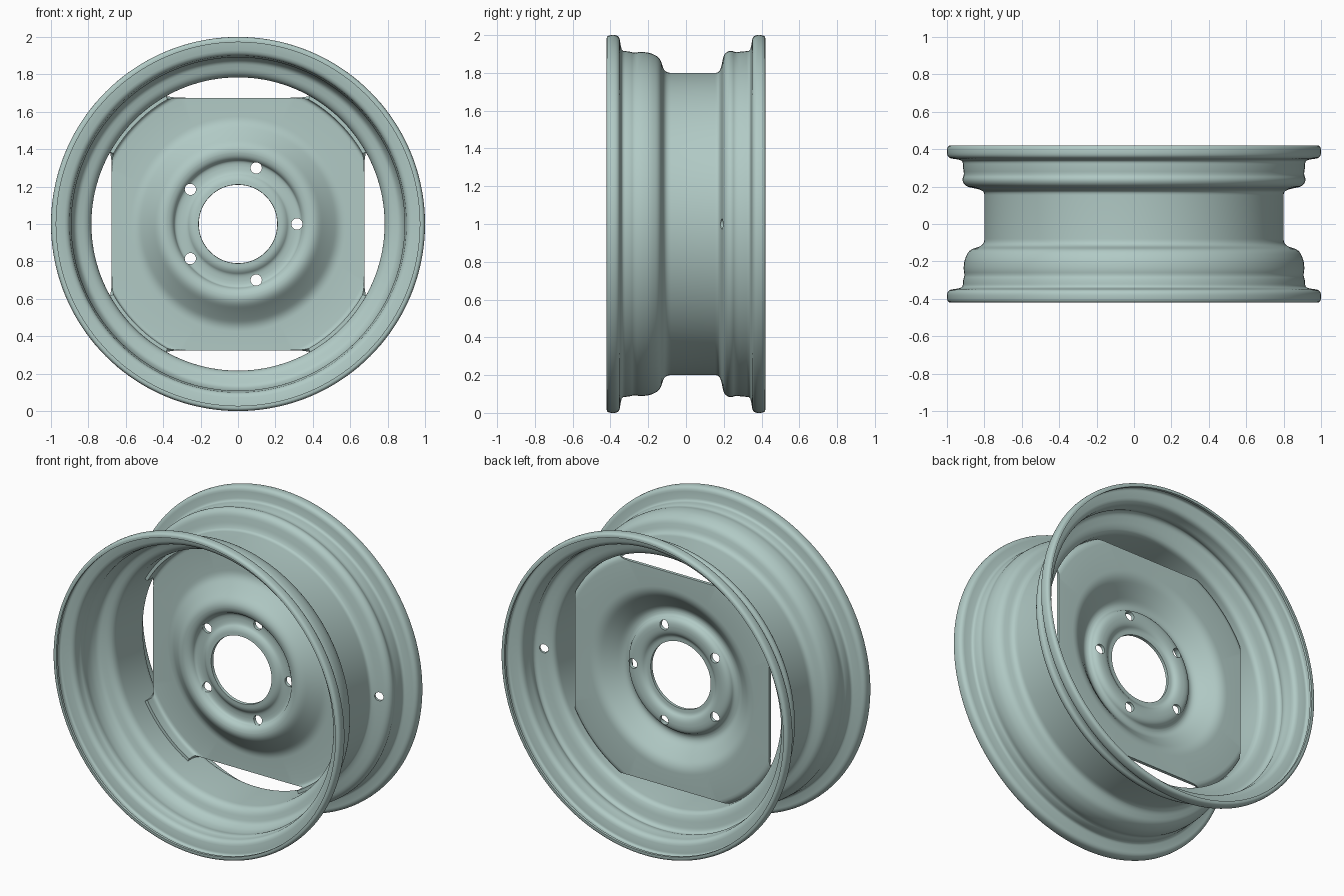
import bpy, bmesh, math
from mathutils import Vector

cube = bpy.data.objects.get("Cube")
if cube:
    bpy.data.objects.remove(cube)

CENTER = Vector((0, 0, 1))

paint = bpy.data.materials.new("pale_teal_grey")
paint.use_nodes = True
COLOR = (0.44, 0.59, 0.56, 1)
paint.diffuse_color = COLOR
paint.node_tree.nodes["Principled BSDF"].inputs["Base Color"].default_value = COLOR


def rounded(points, size, steps=5):
    """Round the corners of an open (radius, y) profile."""
    pts = [Vector(p) for p in points]
    out = [pts[0]]
    for a, b, c in zip(pts, pts[1:], pts[2:]):
        u, v = a - b, c - b
        start = b + u.normalized() * min(size, u.length * 0.48)
        end = b + v.normalized() * min(size, v.length * 0.48)
        for i in range(steps + 1):
            t = i / steps
            out.append(start * (1 - t) ** 2 + b * 2 * t * (1 - t) + end * t * t)
    return out + [pts[-1]]


def revolve(profile, steps=144):
    """Spin a profile around the wheel axis into an open sheet."""
    bm = bmesh.new()
    verts = [bm.verts.new((r, y, 1)) for r, y in profile]
    edges = [bm.edges.new(pair) for pair in zip(verts, verts[1:])]
    bmesh.ops.spin(bm, geom=verts + edges, cent=CENTER, axis=(0, 1, 0),
                   angle=math.tau, steps=steps)
    bmesh.ops.remove_doubles(bm, verts=bm.verts, dist=0.0002)
    bmesh.ops.recalc_face_normals(bm, faces=bm.faces)
    return bm


def add_object(name, bm):
    mesh = bpy.data.meshes.new(name)
    bm.to_mesh(mesh)
    bm.free()
    mesh.materials.append(paint)
    obj = bpy.data.objects.new(name, mesh)
    bpy.context.collection.objects.link(obj)
    return obj


def drill(name, location, direction, radius):
    """Hidden cylinder used to cut one hole."""
    bm = bmesh.new()
    bmesh.ops.create_cone(bm, cap_ends=True, segments=32, radius1=radius,
                          radius2=radius, depth=0.12)
    obj = add_object(name, bm)
    obj.location = location
    obj.rotation_euler = Vector(direction).to_track_quat('Z', 'Y').to_euler()
    obj.hide_render = True
    return obj


def finish(obj, thickness, cutters):
    """Thicken the sheet, cut the holes and shade it."""
    bpy.ops.object.select_all(action='DESELECT')
    obj.select_set(True)
    bpy.context.view_layer.objects.active = obj
    shell = obj.modifiers.new("thickness", 'SOLIDIFY')
    shell.thickness = thickness
    shell.offset = 0
    shell.use_even_offset = True
    for cutter in cutters:
        cut = obj.modifiers.new("hole", 'BOOLEAN')
        cut.operation = 'DIFFERENCE'
        cut.solver = 'EXACT'
        cut.object = cutter
    for mod in list(obj.modifiers):
        bpy.ops.object.modifier_apply(modifier=mod.name)
    for cutter in cutters:
        bpy.data.objects.remove(cutter)
    bpy.ops.object.shade_smooth_by_angle(angle=math.radians(35))


# Rim: curled flange, bead seat, safety hump, drop centre and back again
rim_profile = [
    (0.972, -0.412), (0.992, -0.412), (0.992, -0.36), (0.95, -0.355),
    (0.908, -0.345), (0.906, -0.30), (0.897, -0.275), (0.904, -0.24),
    (0.898, -0.19), (0.875, -0.145), (0.812, -0.125), (0.792, -0.10),
    (0.792, 0.175), (0.82, 0.192), (0.895, 0.208), (0.912, 0.235),
    (0.900, 0.262), (0.906, 0.30), (0.908, 0.345), (0.95, 0.355),
    (0.992, 0.36), (0.992, 0.412), (0.972, 0.412)]
rim = add_object("wheel_rim", revolve(rounded(rim_profile, 0.022)))
valve = drill("valve_cutter", (0.848, 0.197, 1), (0.25, -0.97, 0), 0.027)
finish(rim, 0.016, [valve])

# Disc: hub collar, bolt face, raised cone, flat plate and welded lip
disc_profile = [
    (0.21, 0.043), (0.245, 0.045), (0.272, 0.07), (0.343, 0.07),
    (0.358, 0.03), (0.41, 0.022), (0.47, 0.075), (0.54, 0.13),
    (0.775, 0.13), (0.775, 0.05)]
bm = revolve(rounded(disc_profile, 0.035))
# Four straight sides leave lips only at the corners
for side in (Vector((1, 0, 0)), Vector((-1, 0, 0)), Vector((0, 0, 1)), Vector((0, 0, -1))):
    bmesh.ops.bisect_plane(bm, geom=bm.verts[:] + bm.edges[:] + bm.faces[:],
                           plane_co=CENTER + side * 0.675, plane_no=side,
                           clear_outer=True)
disc = add_object("wheel_disc", bm)
bolts = []
for i in range(5):
    a = math.tau * i / 5
    spot = CENTER + Vector((0.315 * math.cos(a), 0.07, 0.315 * math.sin(a)))
    bolts.append(drill("bolt_cutter", spot, (0, 1, 0), 0.03))
finish(disc, 0.02, bolts)
